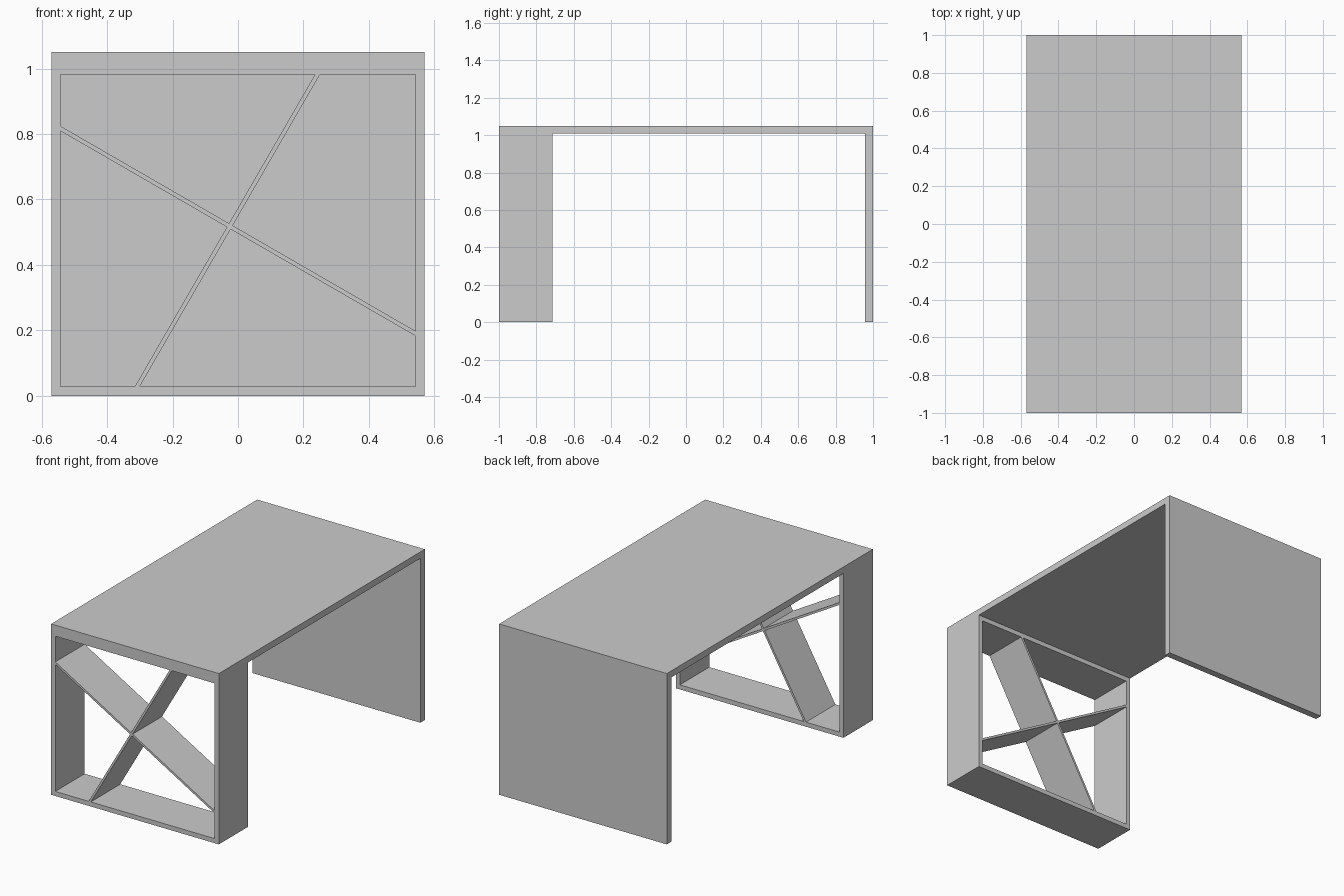
import bpy
import bmesh
from mathutils import Vector

cube = bpy.data.objects.get("Cube")
if cube:
    bpy.data.objects.remove(cube, do_unlink=True)

grey = bpy.data.materials.new("plain_grey")
grey.use_nodes = True
colour = (0.6, 0.6, 0.6, 1)
grey.diffuse_color = colour
grey.node_tree.nodes["Principled BSDF"].inputs["Base Color"].default_value = colour

HALF_W, HALF_L = 0.57, 1.0
TOP_Z, LEG_H = 1.05, 1.01
BOARD = 0.028                      # frame board thickness
FRONT, FRAME_BACK = -HALF_L, -0.715
SLAT = 0.0065                      # half thickness of the slats


def finish(name, bm):
    bmesh.ops.recalc_face_normals(bm, faces=bm.faces)
    mesh = bpy.data.meshes.new(name)
    bm.to_mesh(mesh)
    bm.free()
    mesh.materials.append(grey)
    obj = bpy.data.objects.new(name, mesh)
    bpy.context.collection.objects.link(obj)
    return obj


def prism(name, profile, y0, y1):
    """Extrude an x-z outline from y0 to y1."""
    bm = bmesh.new()
    face = bm.faces.new([bm.verts.new((x, y0, z)) for x, z in profile])
    ext = bmesh.ops.extrude_face_region(bm, geom=[face])
    verts = [g for g in ext["geom"] if isinstance(g, bmesh.types.BMVert)]
    bmesh.ops.translate(bm, vec=(0, y1 - y0, 0), verts=verts)
    return finish(name, bm)


def rect(half_w, z0, z1):
    return [(-half_w, z0), (half_w, z0), (half_w, z1), (-half_w, z1)]


# Table top and solid back panel
prism("table_top", rect(HALF_W, LEG_H, TOP_Z), -HALF_L, HALF_L)
prism("back_panel", rect(HALF_W, 0, LEG_H), 0.957, HALF_L)

# Open box frame at the front: an inset ring with depth
in_w, in_lo, in_hi = HALF_W - BOARD, BOARD, LEG_H - BOARD
bm = bmesh.new()
loops = [[bm.verts.new((x, y, z)) for x, z in outline]
         for outline, y in ((rect(HALF_W, 0, LEG_H), FRONT),
                            (rect(in_w, in_lo, in_hi), FRONT),
                            (rect(in_w, in_lo, in_hi), FRAME_BACK),
                            (rect(HALF_W, 0, LEG_H), FRAME_BACK))]
for k in range(4):
    a, b = loops[k], loops[(k + 1) % 4]
    for i in range(4):
        j = (i + 1) % 4
        bm.faces.new((a[i], a[j], b[j], b[i]))
finish("front_frame", bm)

# Crossed slats, trimmed to the inside of the frame
centre = Vector((-0.025, 0.518))
along = Vector((0.866, -0.5))
across = Vector((0.5, 0.866))


def on_x(p, x):
    return p + along * ((x - p.x) / along.x)


def on_z(p, z):
    return p + across * ((z - p.y) / across.y)


low, high = centre - across * SLAT, centre + across * SLAT
prism("long_slat", [on_x(low, -in_w), on_x(low, in_w),
                    on_x(high, in_w), on_x(high, -in_w)], FRONT, FRAME_BACK)

# The steep slat meets the long one as two halves
for name, side, end in (("upper_slat", 1, in_hi), ("lower_slat", -1, in_lo)):
    root = centre + across * SLAT * side
    left, right = root - along * SLAT, root + along * SLAT
    prism(name, [left, right, on_z(right, end), on_z(left, end)],
          FRONT, FRAME_BACK)
